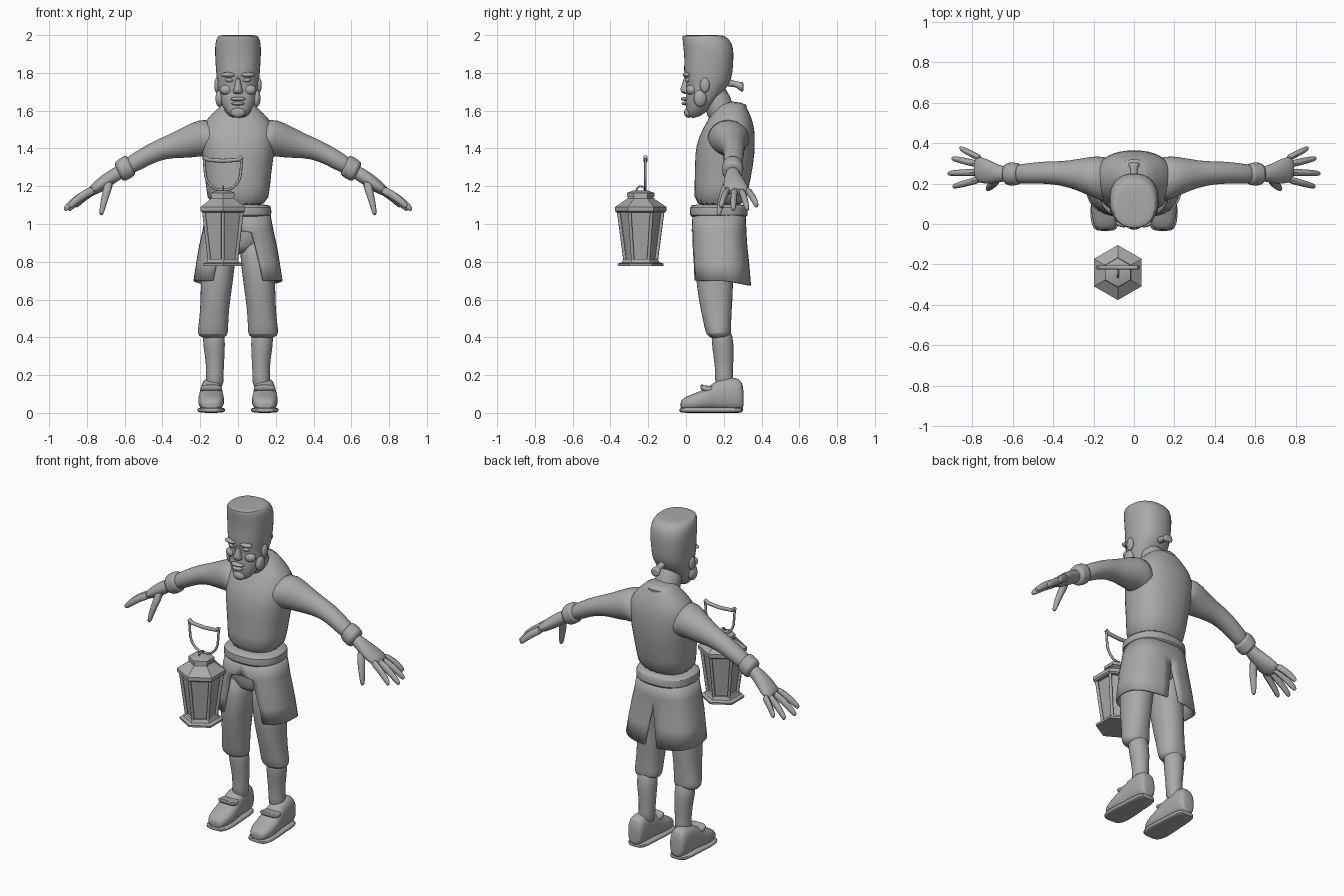
import bpy, bmesh, math
from mathutils import Vector

cube = bpy.data.objects.get("Cube")
if cube:
    bpy.data.objects.remove(cube)

grey = bpy.data.materials.new("plain grey")
grey.use_nodes = True
grey.diffuse_color = (0.4, 0.4, 0.4, 1)
grey.node_tree.nodes["Principled BSDF"].inputs["Base Color"].default_value = grey.diffuse_color


def finish(name, bm, mirror=False, subsurf=0, angle=40, solid=0):
    """Turn a bmesh into a shaded object with its modifiers."""
    bmesh.ops.recalc_face_normals(bm, faces=bm.faces)
    mesh = bpy.data.meshes.new(name)
    bm.to_mesh(mesh)
    bm.free()
    mesh.materials.append(grey)
    ob = bpy.data.objects.new(name, mesh)
    bpy.context.collection.objects.link(ob)
    bpy.ops.object.select_all(action="DESELECT")
    ob.select_set(True)
    bpy.context.view_layer.objects.active = ob
    bpy.ops.object.shade_smooth_by_angle(angle=math.radians(angle))
    if mirror:
        ob.modifiers.new("Mirror", "MIRROR")
    if solid:
        ob.modifiers.new("Solidify", "SOLIDIFY").thickness = solid
    if subsurf:
        ob.modifiers.new("Subdivision", "SUBSURF").levels = subsurf
        ob.modifiers["Subdivision"].render_levels = subsurf
    return ob


def bend(v, power):
    return math.copysign(abs(v) ** (2 / power), v)


def loft(name, axis, rings, power=2, tilt=0, sides=16, turn=0, **opts):
    """Skin rings (x, y, z, radius, radius) that lie across one axis."""
    a, b = [i for i in range(3) if i != axis]
    bm = bmesh.new()
    loops = []
    for *centre, ra, rb in rings:
        loop = []
        for k in range(sides):
            t = math.tau * k / sides + turn
            p = Vector(centre)
            p[a] += ra * bend(math.cos(t), power)
            dv = rb * bend(math.sin(t), power)
            p[b] += dv
            p[axis] += tilt * dv
            loop.append(bm.verts.new(p))
        loops.append(loop)
    for lo, hi in zip(loops, loops[1:]):
        for k in range(sides):
            j = (k + 1) % sides
            bm.faces.new((lo[k], lo[j], hi[j], hi[k]))
    bm.faces.new(loops[0][::-1])
    bm.faces.new(loops[-1])
    return finish(name, bm, **opts)


def ball(name, loc, size, **opts):
    bm = bmesh.new()
    bmesh.ops.create_uvsphere(bm, u_segments=14, v_segments=10, radius=1)
    for v in bm.verts:
        v.co = Vector(loc) + Vector([c * s for c, s in zip(v.co, size)])
    return finish(name, bm, angle=80, **opts)


def span(z, front, back, rx, x=0):
    """A level ring given by its front and back limits."""
    return (x, (front + back) / 2, z, rx, (back - front) / 2)


def rod(name, points, radius, cyclic=False):
    curve = bpy.data.curves.new(name, "CURVE")
    curve.dimensions = "3D"
    curve.bevel_depth = radius
    curve.bevel_resolution = 2
    curve.use_fill_caps = True
    spline = curve.splines.new("POLY")
    spline.points.add(len(points) - 1)
    for p, co in zip(spline.points, points):
        p.co = (*co, 1)
    spline.use_cyclic_u = cyclic
    curve.materials.append(grey)
    bpy.context.collection.objects.link(bpy.data.objects.new(name, curve))


# Head, neck and tied hair
loft("head", 2, [span(1.56, .01, .06, .035), span(1.6, 0, .12, .07),
                 span(1.65, -.005, .17, .097), span(1.7, .0, .2, .106),
                 span(1.75, .002, .235, .112), span(1.79, -.015, .247, .116),
                 span(1.87, -.008, .253, .122), span(1.94, -.016, .253, .124),
                 span(1.98, -.02, .23, .117), span(1.998, -.02, .2, .104),
                 span(2, -.01, .18, .09)], 2.3, sides=20, subsurf=1)
loft("neck", 2, [span(1.52, .12, .3, .08), span(1.62, .1, .25, .075),
                 span(1.74, .06, .22, .075)], subsurf=1)
loft("hair_tail", 1, [(0, .2, 1.75, .02, .02), (0, .245, 1.745, .022, .022),
                      (0, .262, 1.74, .013, .014), (0, .295, 1.725, .034, .03),
                      (0, .305, 1.725, .028, .026)], sides=10, subsurf=1)

# Face
loft("nose", 2, [span(1.685, -.01, .03, .018), span(1.7, -.03, .03, .03),
                 span(1.715, -.033, .03, .025), span(1.75, -.018, .03, .014),
                 span(1.785, -.012, .03, .013)], sides=10, subsurf=1)
ball("brow", (.05, .005, 1.79), (.04, .022, .014), mirror=True)
ball("eye", (.045, .012, 1.762), (.024, .018, .012), mirror=True)
ball("cheek", (.062, .03, 1.71), (.036, .03, .028), mirror=True)
ball("upper_lip", (0, -.002, 1.662), (.042, .026, .011))
ball("lower_lip", (0, 0, 1.638), (.036, .024, .01))
ball("chin", (0, .012, 1.59), (.04, .022, .028))
ball("sideburn", (.098, .075, 1.665), (.022, .035, .045), mirror=True)
ball("ear", (.112, .1, 1.735), (.014, .026, .04), mirror=True)

# Pullover
loft("torso", 2, [span(1.08, .035, .315, .165), span(1.2, .045, .335, .17),
                  span(1.32, .045, .36, .185), span(1.42, .05, .368, .2),
                  span(1.5, .085, .365, .2), span(1.56, .12, .35, .165),
                  span(1.61, .15, .325, .11), span(1.65, .18, .305, .072)],
     2.3, sides=20, subsurf=1)
loft("collar", 2, [span(1.54, .1, .33, .13), span(1.6, .115, .325, .1),
                   span(1.61, .13, .31, .08)], tilt=.35, subsurf=1)
loft("waist_hem", 2, [span(1.035, .03, .32, .165), span(1.04, .018, .33, .18),
                      span(1.095, .018, .325, .178), span(1.105, .035, .315, .163)],
     2.4, sides=24, subsurf=1)
loft("sleeve", 0, [(.1, .215, 1.44, .12, .12), (.19, .23, 1.46, .11, .095),
                   (.27, .243, 1.43, .08, .083), (.36, .25, 1.41, .06, .06),
                   (.44, .255, 1.385, .056, .052), (.52, .25, 1.34, .052, .05),
                   (.61, .245, 1.29, .046, .045)], tilt=.25, mirror=True, subsurf=1)
loft("cuff", 0, [(.565, .247, 1.315, .045, .045), (.57, .247, 1.312, .058, .055),
                 (.625, .247, 1.277, .06, .055), (.635, .247, 1.272, .045, .042)],
     tilt=.5, mirror=True, subsurf=1)

# Hands
loft("palm", 0, [(.61, .248, 1.283, .035, .033), (.66, .247, 1.255, .04, .034),
                 (.71, .255, 1.22, .06, .034), (.76, .268, 1.185, .068, .028),
                 (.79, .272, 1.165, .055, .02)], tilt=.5, mirror=True, subsurf=1)
fingers = [("index", .222, 1.175, .895, .185, 1.09), ("middle", .257, 1.175, .92, .25, 1.075),
           ("ring", .292, 1.17, .9, .325, 1.075), ("little", .322, 1.17, .86, .375, 1.095)]
for label, y0, z0, x1, y1, z1 in fingers:
    start, end = Vector((.755, y0, z0 + .01)), Vector((x1, y1, z1))
    rings = []
    for t, r in ((0, .02), (.35, .019), (.7, .018), (.95, .014), (1, .008)):
        p = start.lerp(end, t) + Vector((0, 0, .05 * t * (1 - t)))
        rings.append((*p, r, r * 1.1))
    loft(label + "_finger", 0, rings, tilt=.5, sides=8, mirror=True, subsurf=1)
loft("thumb", 2, [(.68, .225, 1.235, .03, .025), (.695, .2, 1.17, .024, .024),
                  (.712, .185, 1.11, .019, .02), (.722, .175, 1.06, .014, .016),
                  (.724, .173, 1.045, .007, .008)], sides=8, mirror=True, subsurf=1)

# Coat skirt, parted at the front and slit at the back
rows = [(1.06, .17, .035, .315, 0, 0), (.965, .188, .03, .32, 0, 0),
        (.955, .19, .03, .32, .28, 0), (.88, .207, .028, .325, .36, .01),
        (.79, .222, .03, .335, .44, .05), (.7, .236, .03, .345, .5, .1)]
bm = bmesh.new()
grid = []
for z, rx, front, back, gap, slit in rows:
    line = []
    for k in range(17):
        t = gap + (math.pi - gap - slit) * k / 16
        y = (front + back) / 2 - (back - front) / 2 * bend(math.cos(t), 2.6)
        sag = .025 * max(0, -math.cos(t)) if z < .75 else 0
        line.append(bm.verts.new((rx * bend(math.sin(t), 2.6), y, z - sag)))
    grid.append(line)
for top, low in zip(grid, grid[1:]):
    for k in range(16):
        bm.faces.new((top[k], low[k], low[k + 1], top[k + 1]))
finish("coat_skirt", bm, mirror=True, solid=.012, angle=60)

# Breeches, calves and shoes
loft("hips", 2, [span(.84, .08, .27, .06), span(.88, .06, .29, .14),
                 span(.95, .05, .3, .165), span(1.06, .05, .3, .16)], subsurf=1)
loft("breeches_leg", 2, [span(.395, .14, .235, .066, .132), span(.42, .105, .24, .084, .134),
                         span(.47, .095, .24, .079, .13), span(.56, .075, .245, .078, .123),
                         span(.62, .065, .25, .082, .118), span(.72, .05, .25, .087, .11),
                         span(.82, .05, .27, .09, .1), span(.94, .06, .28, .08, .09)],
     2.2, tilt=.12, mirror=True, subsurf=1)
loft("calf", 2, [span(.12, .15, .26, .05, .125), span(.2, .155, .248, .046, .122),
                 span(.28, .148, .252, .05, .122), span(.36, .135, .255, .06, .127),
                 span(.46, .13, .24, .06, .13)], mirror=True, subsurf=1)


def shoe_part(name, profile, power):
    rings = [(.142, y, (lo + hi) / 2, w, (hi - lo) / 2) for y, lo, hi, w in profile]
    loft(name, 1, rings, power, mirror=True, subsurf=1)


shoe_part("shoe", [(-.03, .02, .06, .035), (-.015, .015, .08, .055), (.04, .012, .102, .07),
                   (.1, .015, .125, .07), (.15, .015, .165, .062), (.2, .012, .185, .058),
                   (.265, .012, .19, .056), (.295, .015, .17, .047), (.305, .02, .13, .035)], 2.6)
shoe_part("sole", [(-.037, .003, .025, .045), (-.01, .0, .03, .07), (.06, 0, .03, .077),
                   (.16, 0, .03, .066), (.26, 0, .03, .064), (.305, 0, .03, .045)], 3.5)
shoe_part("shoe_tongue", [(.075, .13, .15, .045), (.085, .115, .152, .056),
                          (.115, .105, .14, .06), (.16, .1, .15, .055)], 3)

# Lantern
LX, LY = -.08, -.24


def hexes(name, profile, **opts):
    loft(name, 2, [(LX, LY, z, r, r) for z, r in profile], sides=6,
         turn=math.pi / 6, angle=25, **opts)


hexes("lantern_base", [(.778, .12), (.79, .122), (.797, .1), (.815, .09)])
hexes("lantern_panes", [(.81, .074), (1.07, .108)])
hexes("lantern_roof", [(1.06, .125), (1.068, .136), (1.09, .136), (1.135, .07), (1.15, .066)])
hexes("lantern_cap", [(1.145, .074), (1.165, .072), (1.178, .035)])
for k in range(6):
    c, s = math.cos(math.pi / 6 + k * math.pi / 3), math.sin(math.pi / 6 + k * math.pi / 3)
    rod("lantern_bar", [(LX + .082 * c, LY + .082 * s, .8),
                        (LX + .118 * c, LY + .118 * s, 1.075)], .009)
rod("lantern_loop", [(LX, LY + .022 * math.cos(t), 1.178 + .022 * math.sin(t))
                     for t in [math.tau * k / 12 for k in range(12)]], .005, True)
HY = LY + .025
arc = [(LX + .095 * bend(math.cos(t), 2.4), HY, 1.28 + .1 * math.sin(t))
       for t in [math.pi + math.pi * k / 12 for k in range(13)]]
rod("lantern_handle", [(LX - .1, HY, 1.345)] + arc + [(LX + .1, HY, 1.345)], .007)
rod("handle_grip", [(LX - .103, HY, 1.355), (LX - .08, HY, 1.34), (LX, HY, 1.334),
                    (LX + .08, HY, 1.34), (LX + .103, HY, 1.355)], .011)
